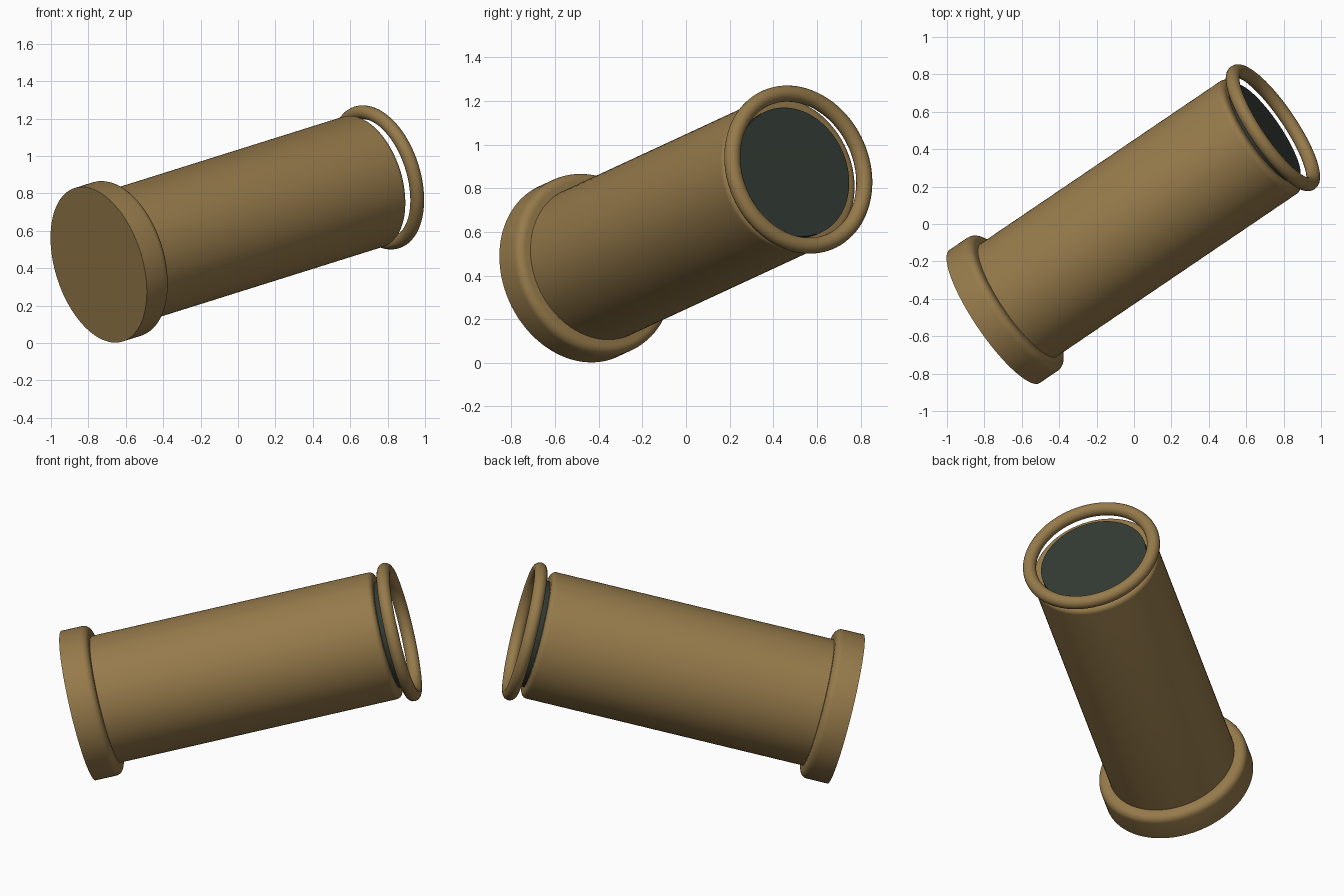
import bpy
import bmesh
from math import pi, sin, cos, radians
from mathutils import Vector

if "Cube" in bpy.data.objects:
    bpy.data.objects.remove(bpy.data.objects["Cube"], do_unlink=True)

# Shared tilted axis, starting at the centre of the cap's flat end
AXIS = Vector((1, 0.678, 0.314)).normalized()
BASE = Vector((-0.745, -0.494, 0.418))
SEGMENTS = 96


def material(name, colour):
    mat = bpy.data.materials.new(name)
    mat.use_nodes = True
    mat.diffuse_color = (*colour, 1)
    mat.node_tree.nodes["Principled BSDF"].inputs["Base Color"].default_value = (*colour, 1)
    return mat


def rounded_edge(radius, top, fillet, steps=6):
    """Quarter-round profile from the outer wall onto the end face."""
    return [(radius - fillet + fillet * cos(a), top - fillet + fillet * sin(a))
            for a in (i * pi / 2 / steps for i in range(steps + 1))]


def lathe(name, profile, mat, closed=False):
    """Spin a (radius, height) profile about the shared axis."""
    bm = bmesh.new()
    verts = [bm.verts.new((r, 0, h)) for r, h in profile]
    pairs = list(zip(verts, verts[1:]))
    if closed:
        pairs.append((verts[-1], verts[0]))
    edges = [bm.edges.new(pair) for pair in pairs]
    bmesh.ops.spin(bm, geom=verts + edges, cent=(0, 0, 0), axis=(0, 0, 1),
                   angle=2 * pi, steps=SEGMENTS, use_duplicate=False)
    bmesh.ops.remove_doubles(bm, verts=bm.verts[:], dist=0.0001)
    bmesh.ops.recalc_face_normals(bm, faces=bm.faces[:])
    mesh = bpy.data.meshes.new(name)
    bm.to_mesh(mesh)
    bm.free()
    mesh.materials.append(mat)
    mesh.polygons.foreach_set("use_smooth", [True] * len(mesh.polygons))
    mesh.set_sharp_from_angle(angle=radians(35))
    obj = bpy.data.objects.new(name, mesh)
    obj.location = BASE
    obj.rotation_euler = AXIS.to_track_quat("Z", "Y").to_euler()
    bpy.context.collection.objects.link(obj)
    return obj


brass = material("brass brown", (0.305, 0.195, 0.07))
dark = material("dark green glass", (0.032, 0.042, 0.033))

# Wide end cap: sharp flat back, rounded shoulder
lathe("end_cap", [(0, 0), (0.43, 0)] + rounded_edge(0.43, 0.16, 0.04) + [(0, 0.16)], brass)

# Main tube with a softened rim
lathe("tube", [(0, 0.1), (0.364, 0.1)] + rounded_edge(0.364, 1.79, 0.03) + [(0, 1.79)], brass)

# Dark disc standing slightly proud of the tube end
lathe("lens", [(0, 1.77), (0.305, 1.77), (0.305, 1.815), (0, 1.815)], dark)

# Round ring just beyond the tube end
ring = [(0.36 + 0.037 * cos(a), 1.857 + 0.037 * sin(a))
        for a in (i * 2 * pi / 20 for i in range(20))]
lathe("rim_ring", ring, brass, closed=True)
